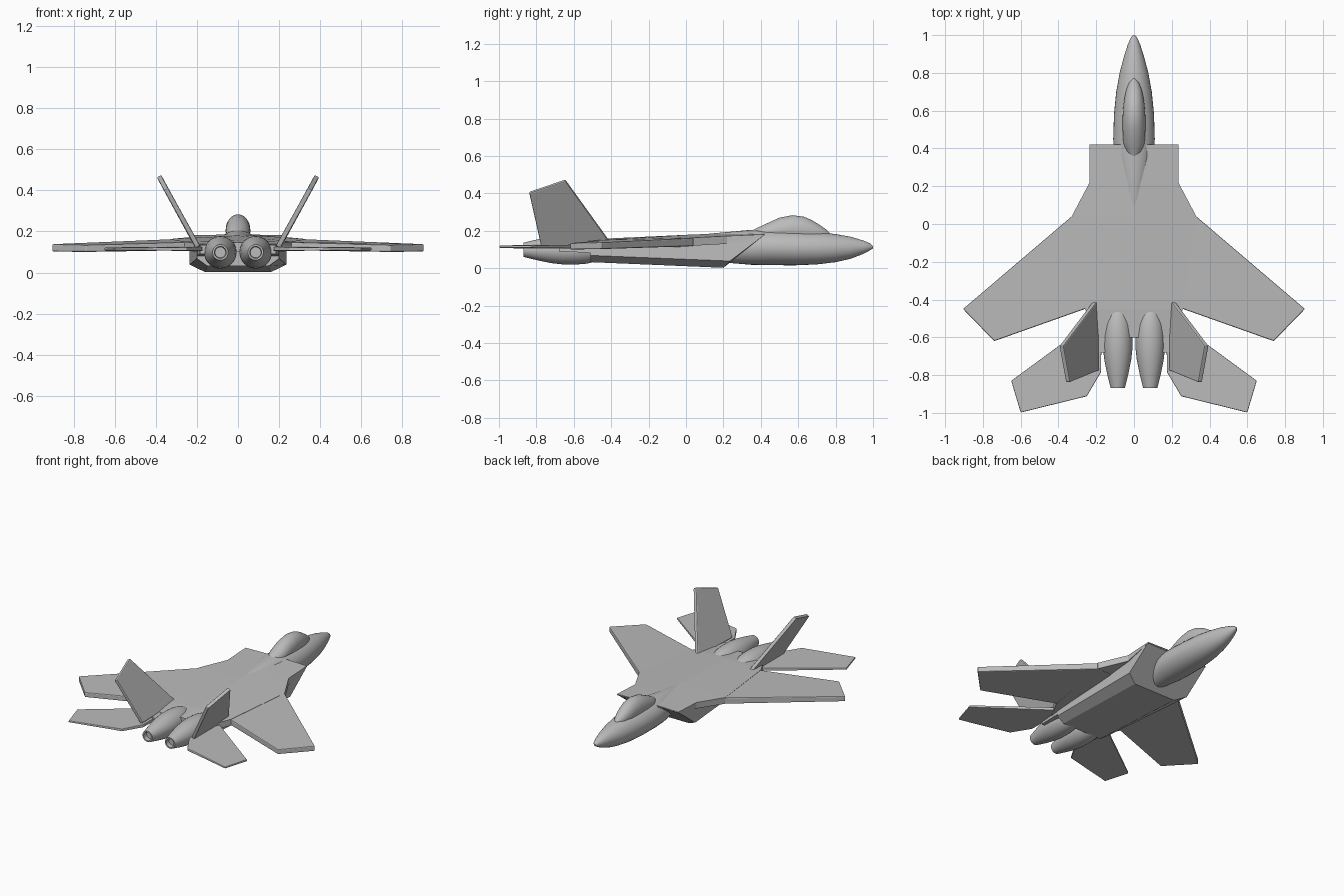
import bpy, bmesh
from math import sin, cos, pi, radians

if "Cube" in bpy.data.objects:
    bpy.data.objects.remove(bpy.data.objects["Cube"])

grey = bpy.data.materials.new("airframe grey")
grey.use_nodes = True
grey.diffuse_color = (0.5, 0.5, 0.5, 1)
grey.node_tree.nodes["Principled BSDF"].inputs["Base Color"].default_value = (0.5, 0.5, 0.5, 1)


def loft(name, rings, smooth=False, bevel=0):
    """Skin a row of closed rings and cap both ends."""
    bm = bmesh.new()
    loops = [[bm.verts.new(p) for p in ring] for ring in rings]
    n = len(loops[0])
    for a, b in zip(loops, loops[1:]):
        for i in range(n):
            j = (i + 1) % n
            bm.faces.new((a[i], a[j], b[j], b[i]))
    bm.faces.new(loops[0])
    bm.faces.new(loops[-1])
    bmesh.ops.recalc_face_normals(bm, faces=bm.faces)
    mesh = bpy.data.meshes.new(name)
    bm.to_mesh(mesh)
    bm.free()
    mesh.materials.append(grey)
    ob = bpy.data.objects.new(name, mesh)
    bpy.context.collection.objects.link(ob)
    if bevel:
        mod = ob.modifiers.new("Bevel", "BEVEL")
        mod.width, mod.segments, mod.limit_method = bevel, 2, "ANGLE"
    if smooth:
        bpy.ops.object.select_all(action="DESELECT")
        ob.select_set(True)
        bpy.context.view_layer.objects.active = ob
        bpy.ops.object.shade_smooth_by_angle(angle=radians(35))
    return ob


def oval(y, half_width, low, high, x=0, n=32):
    mid, rad = (low + high) / 2, (high - low) / 2
    return [(x + half_width * cos(2 * pi * i / n), y, mid + rad * sin(2 * pi * i / n))
            for i in range(n)]


def symmetric(half):
    """Close a half section that runs from the top centre to the bottom centre."""
    return half + [(-x, y, z) for x, y, z in reversed(half[1:-1])]


def panel(name, plan, side, bevel=0.006):
    """Flat surface from plan points (x, y, top z, bottom z)."""
    top = [(side * x, y, t) for x, y, t, b in plan]
    bottom = [(side * x, y, b) for x, y, t, b in plan]
    return loft(name, [top, bottom], bevel=bevel)


# Nose and forward fuselage: y, half width, low z, high z
nose = [(1, .006, .106, .118), (.985, .018, .096, .132), (.95, .033, .077, .147),
        (.88, .055, .05, .168), (.8, .076, .032, .182), (.7, .094, .02, .194),
        (.58, .106, .015, .2), (.45, .11, .016, .205), (.35, .105, .018, .205),
        (.08, .05, .04, .18), (-.1, .02, .06, .15)]
loft("nose_fuselage", [oval(*s) for s in nose], smooth=True)

# Canopy
canopy = [(.77, .008, .17, .187), (.745, .028, .15, .21), (.71, .041, .14, .234),
          (.67, .05, .13, .258), (.63, .056, .13, .275), (.57, .06, .13, .283),
          (.5, .06, .13, .27), (.43, .057, .13, .238), (.385, .045, .13, .217),
          (.35, .02, .14, .2)]
loft("canopy", [oval(*s) for s in canopy], smooth=True)

# Intake body with raked front
loft("intake_body", [
    symmetric([(0, .42, .18), (.235, .42, .178), (.235, .235, .038), (.16, .2, .002), (0, .2, .002)]),
    symmetric([(0, -.51, .14), (.2, -.51, .13), (.2, -.51, .068), (.15, -.51, .032), (0, -.51, .032)])])

# Upper deck: y, half width, centre z, edge z, bottom z
deck = [(.42, .235, .186, .181, .174), (.22, .235, .186, .172, .13),
        (.04, .33, .18, .163, .12), (-.45, .26, .157, .15, .106),
        (-.6, .18, .147, .138, .1)]
loft("upper_deck", [symmetric([(0, y, c), (w, y, e), (w, y, b), (0, y, b)])
                    for y, w, c, e, b in deck])

wing = [(.2, .04, .16, .115), (.33, .04, .162, .118), (.905, -.45, .138, .102),
        (.74, -.62, .134, .1), (.26, -.45, .148, .108), (.2, -.43, .15, .108)]
tailplane = [(.17, -.5, .127, .105), (.2, -.5, .127, .105), (.65, -.83, .122, .108),
             (.6, -.998, .12, .108), (.25, -.912, .123, .106), (.175, -.785, .126, .105)]
boom = [(.14, -.48, .14, .08), (.2, -.48, .14, .08), (.185, -.68, .133, .09), (.14, -.68, .133, .09)]
fin = [(.2, -.4, .13), (.385, -.645, .47), (.35, -.838, .405), (.195, -.775, .125)]

# Engine pod: y, radius, ending in a recessed nozzle
pod = [(-.4, .02), (-.44, .045), (-.48, .062), (-.53, .074), (-.59, .079), (-.66, .078),
       (-.72, .071), (-.79, .057), (-.868, .038), (-.868, .029), (-.84, .026)]

for side, word in ((1, "left"), (-1, "right")):
    panel(word + "_wing", wing, side)
    panel(word + "_tailplane", tailplane, side, .004)
    panel(word + "_tail_boom", boom, side, 0)
    # Canted fin, thickened across its own plane
    loft(word + "_fin", [[(side * (x + d), y, z - d / 2) for x, y, z in fin]
                         for d in (-.011, .011)], bevel=.006)
    loft(word + "_engine", [oval(y, r, .098 - r, .098 + r, side * .086) for y, r in pod],
         smooth=True)
